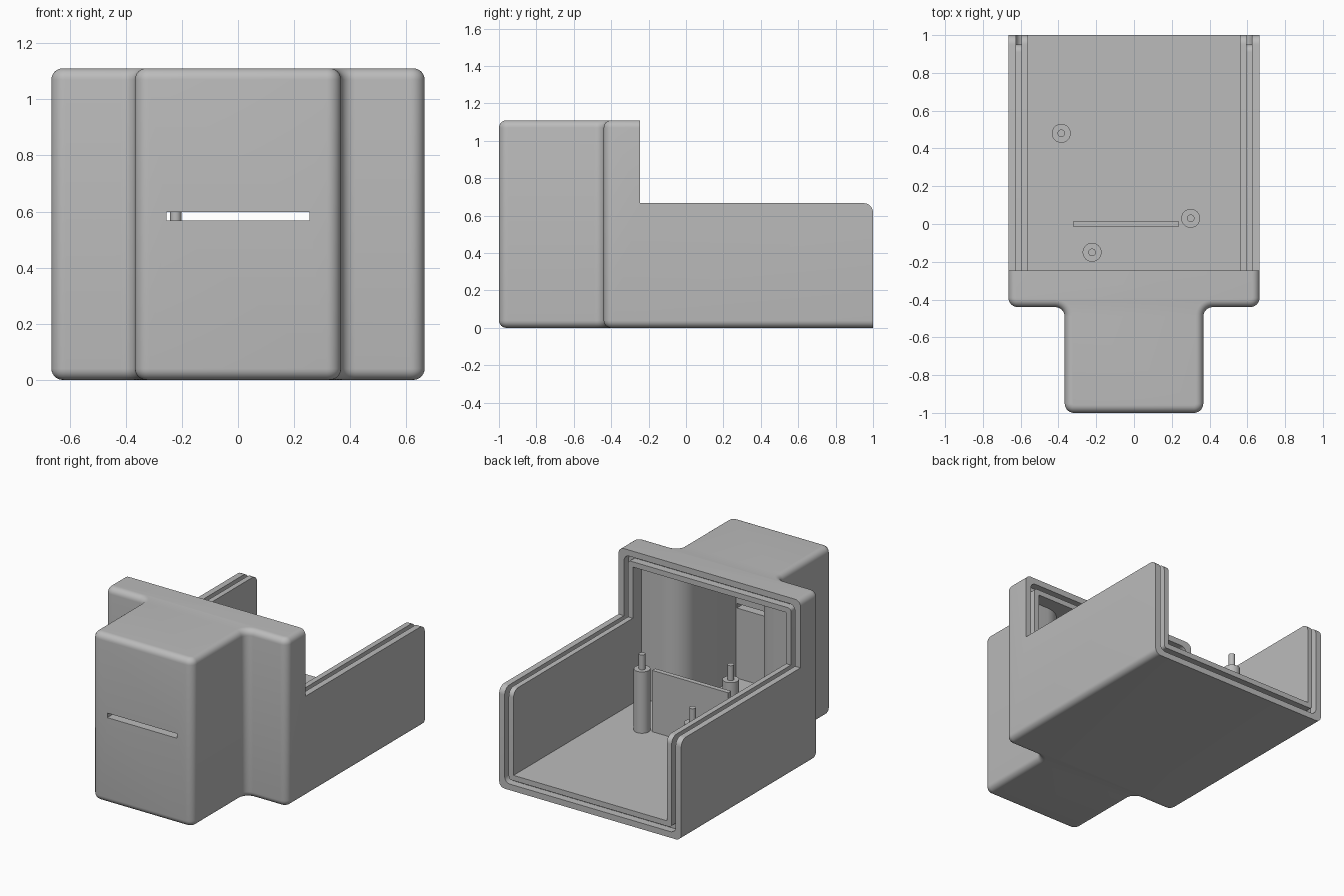
import bpy, bmesh, math
from mathutils import Vector

cube = bpy.data.objects.get("Cube")
if cube:
    bpy.data.objects.remove(cube, do_unlink=True)

grey = bpy.data.materials.new("plain_grey")
grey.use_nodes = True
GREY = (0.5, 0.5, 0.5, 1)
grey.diffuse_color = GREY
grey.node_tree.nodes["Principled BSDF"].inputs["Base Color"].default_value = GREY

W, FRONT_W = 0.665, 0.367            # half widths of body and front block
TOP, SILL = 1.11, 0.667              # full height and side wall height
SHOULDER, RIM = -0.44, -0.245        # shoulder front and upper opening
WALL, GROOVE = 0.105, 0.05           # wall thickness and groove depth
BEYOND = 1.3                         # overshoot for clean cuts


def fillet(corners, steps=8):
    """Round the right-angled corners (a, b, radius) of an outline."""
    out = []
    for i, (a, b, r) in enumerate(corners):
        p = Vector((a, b))
        if r == 0:
            out.append(p)
            continue
        u = (Vector(corners[i - 1][:2]) - p).normalized()
        v = (Vector(corners[(i + 1) % len(corners)][:2]) - p).normalized()
        centre = p + r * (u + v)
        for k in range(steps + 1):
            t = math.pi / 2 * k / steps
            out.append(centre - r * (v * math.cos(t) + u * math.sin(t)))
    return out


def prism(name, outline, lo, hi, axis, bevel=0):
    """Extrude an outline along an axis, optionally rounding its end edges."""
    place = {"x": lambda a, b, h: (h, a, b),
             "y": lambda a, b, h: (a, h, b),
             "z": lambda a, b, h: (a, b, h)}[axis]
    bm = bmesh.new()
    low, high = ([bm.verts.new(place(p[0], p[1], h)) for p in outline] for h in (lo, hi))
    caps = [bm.faces.new(low), bm.faces.new(high)]
    n = len(outline)
    for i in range(n):
        j = (i + 1) % n
        bm.faces.new((low[i], low[j], high[j], high[i]))
    bmesh.ops.recalc_face_normals(bm, faces=bm.faces[:])
    if bevel:
        edges = [e for f in caps for e in f.edges]
        bmesh.ops.bevel(bm, geom=edges, offset=bevel, segments=6,
                        profile=0.5, affect='EDGES')
    mesh = bpy.data.meshes.new(name)
    bm.to_mesh(mesh)
    bm.free()
    ob = bpy.data.objects.new(name, mesh)
    mesh.materials.append(grey)
    bpy.context.collection.objects.link(ob)
    return ob


def select(ob):
    bpy.ops.object.select_all(action='DESELECT')
    ob.select_set(True)
    bpy.context.view_layer.objects.active = ob


def combine(target, cutter, operation='DIFFERENCE'):
    select(target)
    mod = target.modifiers.new("cut", 'BOOLEAN')
    mod.operation, mod.solver, mod.object = operation, 'EXACT', cutter
    bpy.ops.object.modifier_apply(modifier=mod.name)
    bpy.data.objects.remove(cutter, do_unlink=True)


def tee(inset, convex, concave):
    """T-shaped footprint, shrunk by the inset."""
    w, f, s, y = W - inset, FRONT_W - inset, SHOULDER + inset, -1 + inset
    return fillet([(-f, y, convex), (f, y, convex), (f, s, concave), (w, s, convex),
                   (w, BEYOND, 0), (-w, BEYOND, 0), (-w, s, convex), (-f, s, concave)])


def lid_space(depth, radius):
    """Side profile of the space the missing cover would fill."""
    y, z, back = RIM - depth, SILL - depth, 1 - depth
    return fillet([(y, z, 0), (back, z, radius), (back, -1, 0),
                   (2, -1, 0), (2, 2, 0), (y, 2, 0)])


def frame(name, inset, radius):
    w = W - inset
    rect = [(-w, inset, radius), (w, inset, radius),
            (w, TOP - inset, radius), (-w, TOP - inset, radius)]
    return prism(name, fillet(rect), -0.4, 1.2, "y")


# Hollow shell with rounded outside edges
shell = prism("shell", tee(0, 0.05, 0.05), 0, TOP, "z", bevel=0.04)
combine(shell, prism("cavity", tee(WALL, 0, 0.15), WALL, TOP - WALL, "z"))
combine(shell, prism("cover_space", lid_space(0, 0.05), -1, 1, "x"))

# Sealing groove all around the open rim
groove = frame("groove", 0.04, 0.04)
combine(groove, frame("groove_core", 0.07, 0.02))
combine(groove, prism("groove_depth", lid_space(GROOVE, 0.04), -1, 1, "x"), 'INTERSECT')
combine(shell, groove)

# Thin slot in the front wall
slot = [(-0.255, 0.568), (0.255, 0.568), (0.255, 0.598), (-0.255, 0.598)]
combine(shell, prism("slot", slot, -1.1, -0.8, "y"))
select(shell)
bpy.ops.object.shade_smooth_by_angle(angle=math.radians(30))


# Stepped mounting posts
def rod(name, x, y, radius, lo, hi):
    circle = [(x + radius * math.cos(math.tau * k / 32),
               y + radius * math.sin(math.tau * k / 32)) for k in range(32)]
    ob = prism(name, circle, lo, hi, "z")
    select(ob)
    bpy.ops.object.shade_smooth_by_angle(angle=math.radians(30))


posts = {"back_right": (-0.385, 0.48), "middle_left": (0.30, 0.03),
         "front_right": (-0.222, -0.15)}
for label, (x, y) in posts.items():
    rod(label + "_post", x, y, 0.05, WALL - 0.01, 0.51)
    rod(label + "_pin", x, y, 0.02, 0.50, 0.608)

# Upright divider plate
plate = [(-0.32, -0.015), (0.235, -0.015), (0.235, 0.017), (-0.32, 0.017)]
prism("divider_plate", plate, WALL - 0.01, 0.51, "z")
